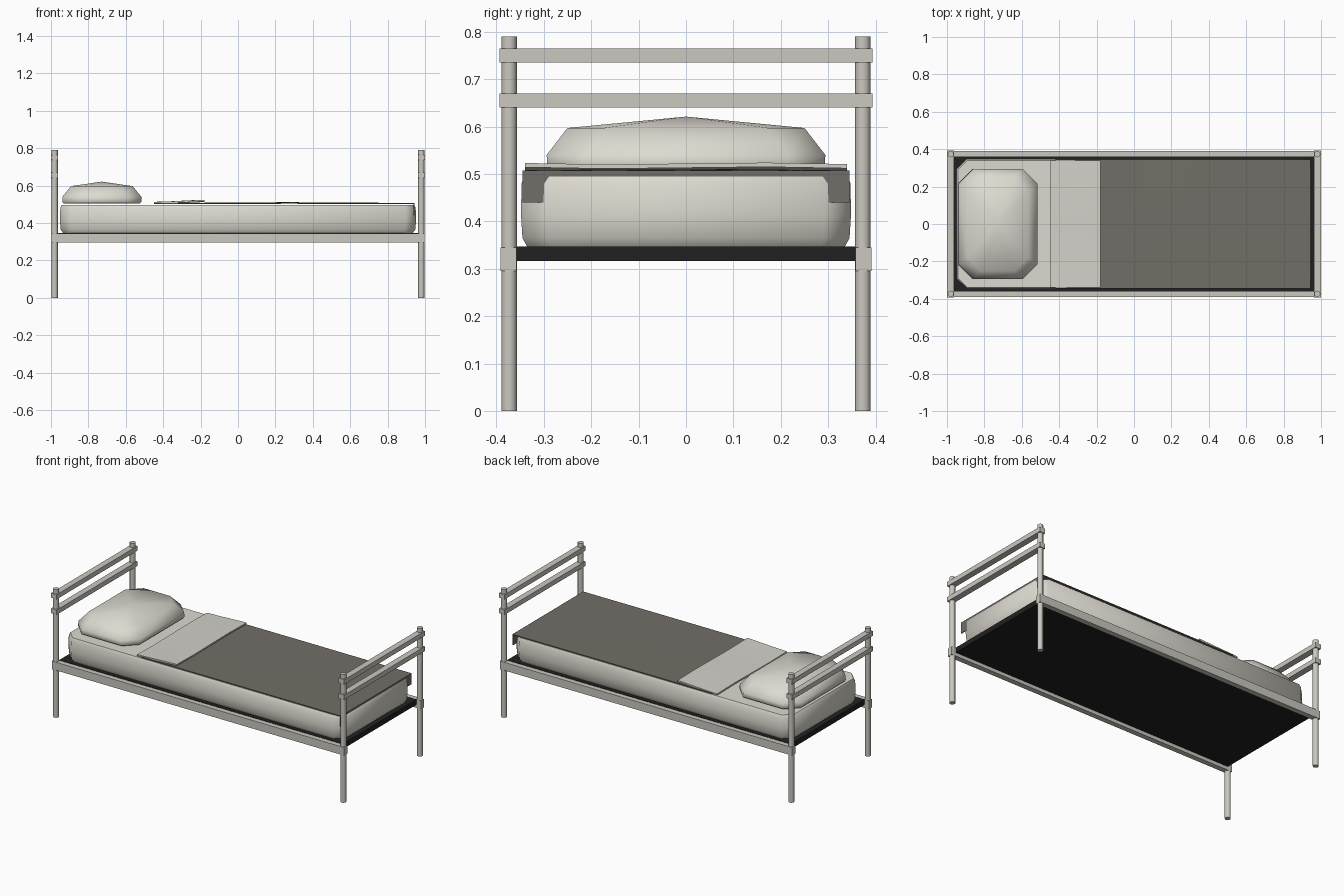
import bpy, bmesh, math

if "Cube" in bpy.data.objects:
    bpy.data.objects.remove(bpy.data.objects["Cube"])

def material(name, r, g, b):
    m = bpy.data.materials.new(name)
    m.diffuse_color = (r, g, b, 1)
    m.use_nodes = True
    m.node_tree.nodes["Principled BSDF"].inputs["Base Color"].default_value = m.diffuse_color
    return m

FRAME = material("painted_metal", 0.60, 0.58, 0.53)
LINEN = material("linen", 0.72, 0.70, 0.63)
SHEET = material("sheet_cloth", 0.66, 0.64, 0.59)
WOOL = material("grey_wool", 0.17, 0.155, 0.135)
DARK = material("dark_base", 0.015, 0.015, 0.015)

def finish(name, bm, mat, smooth=None):
    bmesh.ops.recalc_face_normals(bm, faces=bm.faces)
    me = bpy.data.meshes.new(name)
    bm.to_mesh(me)
    bm.free()
    ob = bpy.data.objects.new(name, me)
    bpy.context.collection.objects.link(ob)
    me.materials.append(mat)
    if smooth:
        bpy.ops.object.select_all(action='DESELECT')
        ob.select_set(True)
        bpy.context.view_layer.objects.active = ob
        bpy.ops.object.shade_smooth_by_angle(angle=math.radians(smooth))
    return ob

def box(name, x0, x1, y0, y1, z0, z1, mat):
    bm = bmesh.new()
    bmesh.ops.create_cube(bm, size=1)
    for v in bm.verts:
        v.co = ((x0 + x1) / 2 + v.co.x * (x1 - x0),
                (y0 + y1) / 2 + v.co.y * (y1 - y0),
                (z0 + z1) / 2 + v.co.z * (z1 - z0))
    return finish(name, bm, mat)

def cushion(name, cx, layers, mat, smooth, apex=None):
    """Stack of chamfered rectangles: (z, half x, half y, chamfer)."""
    bm = bmesh.new()
    rings = []
    for z, a, b, c in layers:
        pts = [(a, b - c), (a - c, b), (c - a, b), (-a, b - c),
               (-a, c - b), (c - a, -b), (a - c, -b), (a, c - b)]
        rings.append([bm.verts.new((cx + x, y, z)) for x, y in pts])
    for lo, hi in zip(rings, rings[1:]):
        for i in range(8):
            j = (i + 1) % 8
            bm.faces.new((lo[i], lo[j], hi[j], hi[i]))
    bm.faces.new(rings[0])
    if apex:
        tip = bm.verts.new((cx, 0, apex))
        for i in range(8):
            bm.faces.new((rings[-1][i], rings[-1][(i + 1) % 8], tip))
    else:
        bm.faces.new(rings[-1])
    return finish(name, bm, mat, smooth)

def cloth(name, xs, half_y, height, thick, mat):
    """Thin slab whose top follows height(x, y)."""
    bm = bmesh.new()
    ys = [half_y * (i / 2 - 1) for i in range(5)]
    grid = [[bm.verts.new((x, y, height(x, y))) for y in ys] for x in xs]
    for r, s in zip(grid, grid[1:]):
        for i in range(4):
            bm.faces.new((r[i], s[i], s[i + 1], r[i + 1]))
    ext = bmesh.ops.extrude_face_region(bm, geom=bm.faces[:])
    for v in ext['geom']:
        if isinstance(v, bmesh.types.BMVert):
            v.co.z -= thick
    # the extrusion keeps the top faces, giving a closed slab
    return finish(name, bm, mat, 30)

# Frame: four posts, two end rails at each end, two side rails
for sx, end in ((-1, "head"), (1, "foot")):
    for sy, side in ((-1, "front"), (1, "back")):
        bm = bmesh.new()
        bmesh.ops.create_cone(bm, cap_ends=True, segments=12,
                              radius1=0.0165, radius2=0.0165, depth=0.79)
        bmesh.ops.translate(bm, verts=bm.verts, vec=(sx * 0.98, sy * 0.373, 0.395))
        finish(f"{end}_{side}_post", bm, FRAME, 40)
    for z, level in ((0.655, "lower"), (0.75, "upper")):
        x0, x1 = sorted((sx * 0.962, sx * 1.0))
        box(f"{end}_{level}_rail", x0, x1, -0.393, 0.393, z - 0.0145, z + 0.0145, FRAME)
for sy, side in ((-1, "front"), (1, "back")):
    y0, y1 = sorted((sy * 0.358, sy * 0.391))
    box(f"{side}_side_rail", -0.997, 0.997, y0, y1, 0.295, 0.345, FRAME)

# Dark platform under the mattress
box("bed_base", -0.968, 0.968, -0.36, 0.36, 0.316, 0.347, DARK)

# Mattress with clipped corners and rounded edges
cushion("mattress", 0, [(0.347, 0.935, 0.335, 0.05), (0.365, 0.948, 0.345, 0.055),
                        (0.413, 0.952, 0.348, 0.055), (0.48, 0.95, 0.347, 0.055),
                        (0.497, 0.942, 0.34, 0.052)], LINEN, 50)

# Pillow: octagonal layers rising to a point
cushion("pillow", -0.728, [(0.505, 0.205, 0.285, 0.07), (0.513, 0.211, 0.292, 0.075),
                           (0.54, 0.211, 0.294, 0.08), (0.597, 0.165, 0.25, 0.075)],
        LINEN, 50, apex=0.621)

# Blanket top and the flap hanging at the foot
cloth("blanket", [-0.42, -0.18, 0.1, 0.3, 0.6, 0.942], 0.345,
      lambda x, y: 0.507 + 0.004 * max(0, math.cos((x - 0.25) * 3)) * (0.6 + 0.4 * math.cos(y * 9)),
      0.005, WOOL)
box("blanket_flap", 0.938, 0.943, -0.345, 0.345, 0.44, 0.507, WOOL)

# Folded sheet over the blanket's head end
cloth("folded_sheet", [-0.45, -0.36, -0.28, -0.2, -0.18], 0.34,
      lambda x, y: 0.511 + 0.011 * min(1, max(0, (x + 0.42) / 0.22)) + 0.002 * math.sin(y * 11),
      0.009, SHEET)
